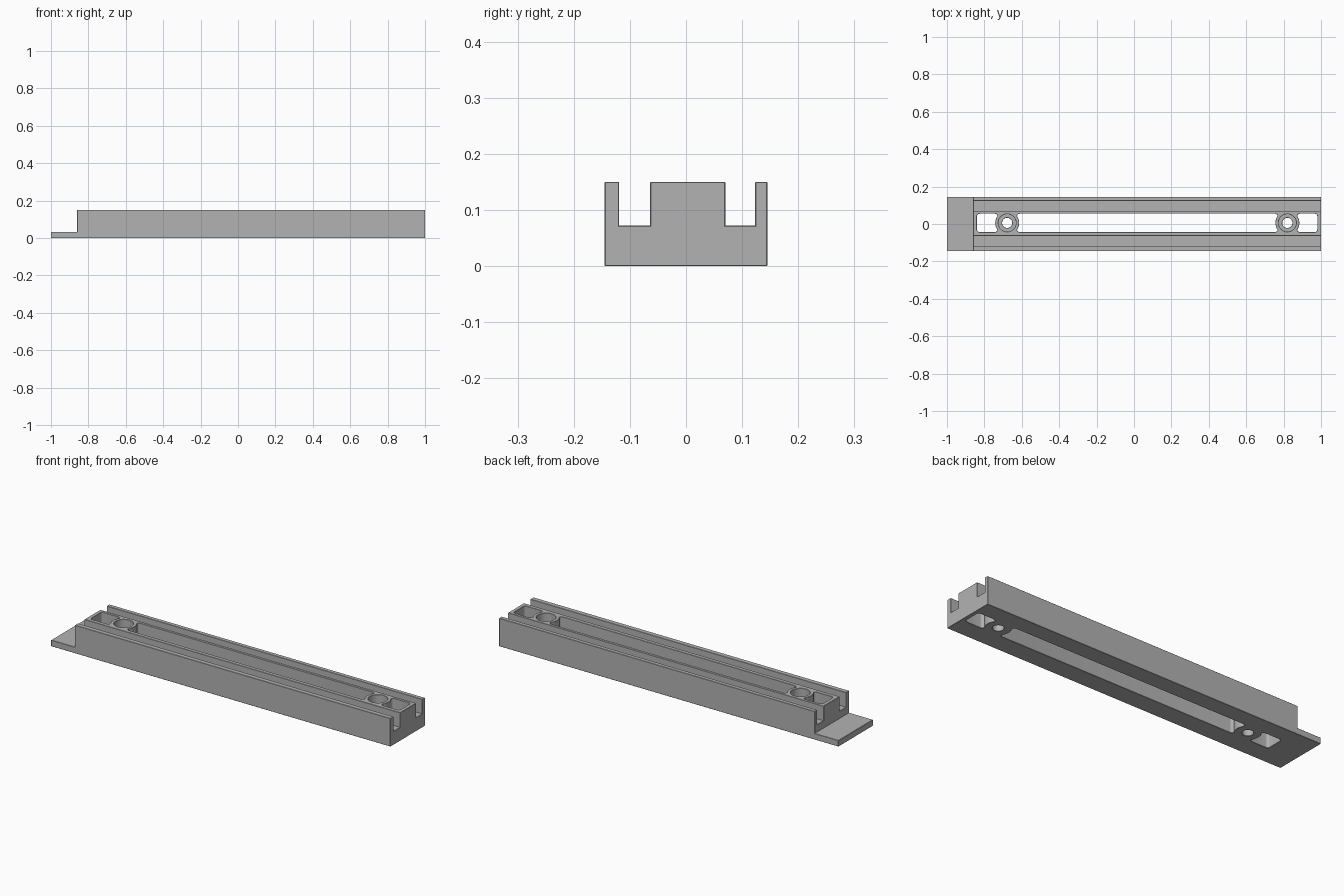
import bpy, bmesh, math
from mathutils import Matrix

cube = bpy.data.objects.get("Cube")
if cube:
    bpy.data.objects.remove(cube)

grey = bpy.data.materials.new("mid_grey")
grey.use_nodes = True
grey.diffuse_color = (0.45, 0.45, 0.45, 1)
grey.node_tree.nodes["Principled BSDF"].inputs["Base Color"].default_value = (0.45, 0.45, 0.45, 1)


def add_object(name, bm):
    mesh = bpy.data.meshes.new(name)
    bm.to_mesh(mesh)
    bm.free()
    obj = bpy.data.objects.new(name, mesh)
    bpy.context.collection.objects.link(obj)
    return obj


def box(name, x, y, z, radius=0):
    """Box from (min, max) ranges, with optional rounded vertical corners."""
    bm = bmesh.new()
    bmesh.ops.create_cube(bm, size=1)
    for v in bm.verts:
        v.co = [lo + (hi - lo) * (c + 0.5) for c, (lo, hi) in zip(v.co, (x, y, z))]
    if radius:
        upright = [e for e in bm.edges if abs(e.verts[0].co.z - e.verts[1].co.z) > 0.01]
        bmesh.ops.bevel(bm, geom=upright, offset=radius, segments=5, profile=0.5, affect='EDGES')
    return add_object(name, bm)


def cylinder(name, x, y, z, radius):
    bm = bmesh.new()
    place = Matrix.Translation((x, y, sum(z) / 2))
    bmesh.ops.create_cone(bm, cap_ends=True, segments=48, radius1=radius, radius2=radius,
                          depth=z[1] - z[0], matrix=place)
    return add_object(name, bm)


def cut(target, cutter):
    """Subtract the cutter for good and remove it."""
    mod = target.modifiers.new("cut", 'BOOLEAN')
    mod.operation = 'DIFFERENCE'
    mod.solver = 'EXACT'
    mod.object = cutter
    bpy.context.view_layer.update()
    graph = bpy.context.evaluated_depsgraph_get()
    mesh = bpy.data.meshes.new_from_object(target.evaluated_get(graph))
    target.modifiers.clear()
    target.data = mesh
    bpy.data.objects.remove(cutter)


# Main bar with a thin tongue at the right end
rail = box("slotted_rail", (-1, 1), (-0.145, 0.145), (0, 0.15))
cut(rail, box("tongue_step", (-1.2, -0.86), (-0.3, 0.3), (0.033, 0.3)))

# Two long grooves
for y in ((-0.119, -0.064), (0.07, 0.123)):
    cut(rail, box("groove", (-1.1, 1.1), y, (0.072, 0.3)))

# Long centre slot and end pockets, leaving a round boss at each screw hole
mid, through = 0.006, (-0.1, 0.3)
screws = (-0.678, 0.82)
for x in ((-0.84, -0.73), (-0.625, 0.768), (0.873, 0.98)):
    opening = box("opening", x, (mid - 0.049, mid + 0.049), through, 0.014)
    for screw in screws:
        cut(opening, cylinder("boss", screw, mid, (-0.2, 0.4), 0.064))
    cut(rail, opening)

# Counterbored screw holes
for screw in screws:
    cut(rail, cylinder("counterbore", screw, mid, (0.06, 0.3), 0.047))
    cut(rail, cylinder("screw_hole", screw, mid, through, 0.027))

# Small chamfer on every sharp outward edge
bm = bmesh.new()
bm.from_mesh(rail.data)
bmesh.ops.remove_doubles(bm, verts=bm.verts, dist=0.0002)
bmesh.ops.dissolve_limit(bm, angle_limit=math.radians(1), verts=bm.verts, edges=bm.edges)
sharp = [e for e in bm.edges if e.is_manifold and e.calc_face_angle_signed() > math.radians(50)]
bmesh.ops.bevel(bm, geom=sharp, offset=0.0045, segments=1, affect='EDGES', clamp_overlap=True)
bm.to_mesh(rail.data)
bm.free()

rail.data.materials.clear()
rail.data.materials.append(grey)
bpy.context.view_layer.objects.active = rail
rail.select_set(True)
bpy.ops.object.shade_smooth_by_angle(angle=math.radians(30))
